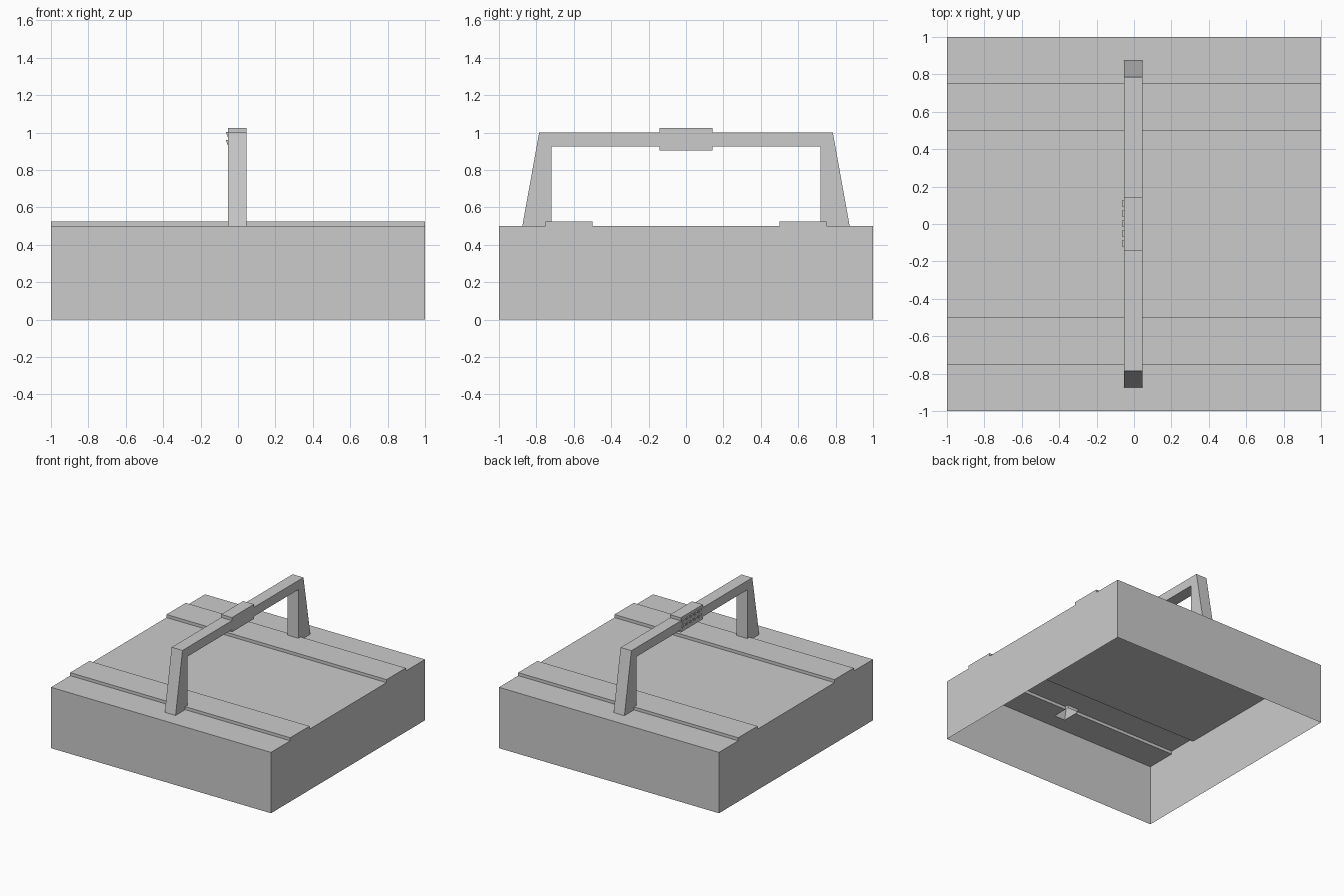
import bpy
import bmesh

cube = bpy.data.objects.get("Cube")
if cube:
    bpy.data.objects.remove(cube, do_unlink=True)

grey = bpy.data.materials.new("light_grey")
grey.use_nodes = True
grey.diffuse_color = (0.6, 0.6, 0.6, 1)
grey.node_tree.nodes["Principled BSDF"].inputs["Base Color"].default_value = (0.6, 0.6, 0.6, 1)

# Handle width and the range its legs cover on the lid
X0, X1 = -0.053, 0.045
LEG_IN, LEG_OUT = 0.72, 0.875
LID = 0.5


def prism(bm, pts, axis, lo, hi):
    """Extrude a closed profile along x (yz points) or y (xz points)."""
    def place(p, d):
        return (d, p[0], p[1]) if axis == "x" else (p[0], d, p[1])
    a = [bm.verts.new(place(p, lo)) for p in pts]
    b = [bm.verts.new(place(p, hi)) for p in pts]
    bm.faces.new(a)
    bm.faces.new(b[::-1])
    n = len(pts)
    for i in range(n):
        j = (i + 1) % n
        bm.faces.new((a[i], b[i], b[j], a[j]))
    bmesh.ops.recalc_face_normals(bm, faces=bm.faces)


def remove_faces(bm, test):
    doomed = [f for f in bm.faces if test(f)]
    bmesh.ops.delete(bm, geom=doomed, context="FACES")


def open_bottom(bm, z):
    remove_faces(bm, lambda f: all(abs(v.co.z - z) < 1e-4 for v in f.verts))


def finish(bm, name):
    mesh = bpy.data.meshes.new(name)
    bm.to_mesh(mesh)
    bm.free()
    mesh.materials.append(grey)
    obj = bpy.data.objects.new(name, mesh)
    bpy.context.collection.objects.link(obj)
    return obj


def mirrored(half):
    return half + [(-y, z) for y, z in reversed(half)]


# Hollow box lid with two raised bands
bm = bmesh.new()
prism(bm, mirrored([(-1, 0), (-1, LID), (-0.75, LID), (-0.75, 0.525),
                    (-0.5, 0.525), (-0.5, LID)]), "x", -1, 1)
open_bottom(bm, 0)

# Openings under the hollow handle legs
cuts = [((x, 0, 0), (1, 0, 0)) for x in (X0, X1)]
cuts += [((0, s * y, 0), (0, 1, 0)) for s in (-1, 1) for y in (LEG_IN, LEG_OUT)]
for co, no in cuts:
    top = [f for f in bm.faces if f.calc_center_median().z > 0.4 and abs(f.normal.x) < 0.5]
    geom = top + list({e for f in top for e in f.edges}) + list({v for f in top for v in f.verts})
    bmesh.ops.bisect_plane(bm, geom=geom, plane_co=co, plane_no=no)


def under_leg(f):
    c = f.calc_center_median()
    return X0 < c.x < X1 and LEG_IN < abs(c.y) < LEG_OUT and c.z > 0.4


remove_faces(bm, under_leg)
finish(bm, "lid")

# Handle: crossbar with two tapered legs, open at the feet
bm = bmesh.new()
outer = mirrored([(-LEG_OUT, LID), (-0.785, 1.0)])
inner = mirrored([(LEG_IN, LID), (LEG_IN, 0.925)])
prism(bm, outer + inner, "x", X0, X1)
open_bottom(bm, LID)
finish(bm, "handle")

# Thicker grip in the middle of the crossbar
bm = bmesh.new()
prism(bm, mirrored([(-0.143, 0.905), (-0.143, 1.025)]), "x", X0, X1)
finish(bm, "grip")

# Two rows of wedge-shaped grip bumps on one side
bm = bmesh.new()
for z in (0.96, 1.003):
    for i in range(-2, 3):
        y = 0.053 * i + 0.003
        prism(bm, [(X0, z), (X0 - 0.012, z), (X0, z - 0.032)], "y", y - 0.016, y + 0.016)
finish(bm, "grip_bumps")
